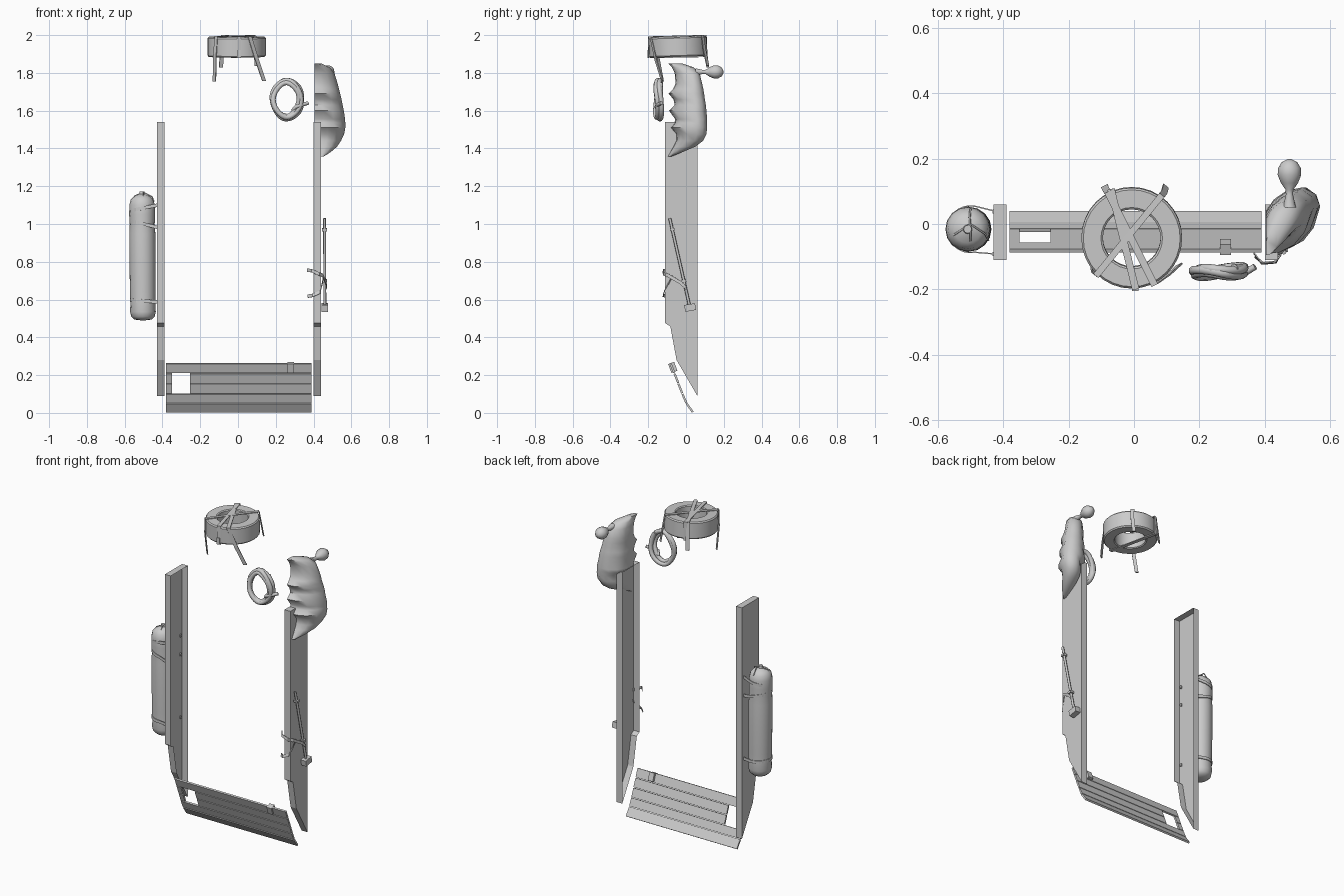
import bpy, bmesh
from math import sin, cos, pi, radians
from mathutils import Vector, Matrix

if "Cube" in bpy.data.objects:
    bpy.data.objects.remove(bpy.data.objects["Cube"])


def make(name, bm, smooth=None):
    bmesh.ops.recalc_face_normals(bm, faces=bm.faces)
    me = bpy.data.meshes.new(name)
    bm.to_mesh(me)
    bm.free()
    ob = bpy.data.objects.new(name, me)
    bpy.context.collection.objects.link(ob)
    if smooth:
        bpy.ops.object.select_all(action='DESELECT')
        ob.select_set(True)
        bpy.context.view_layer.objects.active = ob
        bpy.ops.object.shade_smooth_by_angle(angle=radians(smooth))
    return ob


def loft(name, rings, close=False, smooth=None):
    """Skin a list of closed rings; cap the ends unless the skin closes."""
    bm = bmesh.new()
    vs = [[bm.verts.new(p) for p in r] for r in rings]
    n = len(vs[0])
    pairs = list(zip(vs, vs[1:])) + ([(vs[-1], vs[0])] if close else [])
    for a, b in pairs:
        for i in range(n):
            j = (i + 1) % n
            bm.faces.new((a[i], a[j], b[j], b[i]))
    if not close:
        bm.faces.new(vs[0])
        bm.faces.new(vs[-1])
    return make(name, bm, smooth)


def lathe(name, prof, mat, n=24, close=False, smooth=40):
    rings = [[mat @ Vector((r * cos(2 * pi * i / n), r * sin(2 * pi * i / n), h))
              for i in range(n)] for r, h in prof]
    return loft(name, rings, close, smooth)


def ribbon(name, pts, width, across, thick=0.005, close=False):
    """Flat strap along a path; across is the width direction."""
    pts = [Vector(p) for p in pts]
    w = Vector(across).normalized()
    rings, n = [], len(pts)
    for i, p in enumerate(pts):
        a = pts[i - 1] if (i or close) else p
        b = pts[(i + 1) % n] if (i < n - 1 or close) else p
        t = w.cross((b - a).normalized()).normalized() * thick / 2
        h = w * width / 2
        rings.append([p + h + t, p + h - t, p - h - t, p - h + t])
    return loft(name, rings, close)


def box(name, c, s, rot=Matrix()):
    bm = bmesh.new()
    bmesh.ops.create_cube(bm, size=1, matrix=Matrix.Translation(c) @ rot @ Matrix.Diagonal((*s, 1)))
    return make(name, bm)


def tube(name, pts, r):
    cu = bpy.data.curves.new(name, 'CURVE')
    cu.dimensions = '3D'
    cu.bevel_depth, cu.bevel_resolution, cu.use_fill_caps = r, 2, True
    sp = cu.splines.new('POLY')
    sp.points.add(len(pts) - 1)
    for q, p in zip(sp.points, pts):
        q.co = (*p, 1)
    ob = bpy.data.objects.new(name, cu)
    bpy.context.collection.objects.link(ob)
    return ob


# Side panels: folded sheets, open towards the middle
side = [(-.11, 1.54), (-.11, .475), (-.083, .458), (-.05, .28), (.06, .09), (.06, 1.54)]
for name, xo, xi in (("left_side_panel", -.43, -.39), ("right_side_panel", .44, .40)):
    bm = bmesh.new()
    o = [bm.verts.new((xo, y, z)) for y, z in side]
    i_ = [bm.verts.new((xi, y, z)) for y, z in side]
    bm.faces.new(o)
    for k in range(6):
        j = (k + 1) % 6
        bm.faces.new((o[k], o[j], i_[j], i_[k]))
    make(name, bm)

# Slatted lower board with a window through two slats
slats = [(-.082, .262, -.062, .212), (-.061, .208, -.041, .158), (-.040, .154, -.020, .104),
         (-.019, .100, .001, .055), (.002, .051, .036, .004)]
for k, (y0, z0, y1, z1) in enumerate(slats):
    for x0, x1 in ([(-.38, -.35), (-.255, .39)] if k in (1, 2) else [(-.38, .39)]):
        d = Vector((0, y1 - y0, z1 - z0))
        ribbon("slat", [(x0, (y0 + y1) / 2, (z0 + z1) / 2), (x1, (y0 + y1) / 2, (z0 + z1) / 2)],
               d.length, d, .011)
box("latch_block", (.28, -.07, .241), (.034, .034, .05), Matrix.Rotation(.35, 4, 'X'))

# Spare tyre, tilted slightly
tm = Matrix.Translation((-.007, -.042, 1.938)) @ Matrix.Rotation(.03, 4, 'X')
lathe("spare_tyre", [(.088, -.048), (.094, -.053), (.148, -.053), (.154, -.046), (.154, .046),
                     (.148, .053), (.094, .053), (.088, .048)], tm, 32, True, 35)

# Tyre straps
ribbon("tyre_strap_a", [(-.125, -.125, 1.755), (-.122, -.152, 1.9), (-.116, -.158, 1.992),
                        (.085, .088, 1.998), (.092, .096, 1.93), (.097, .115, 1.838)], .02, (.78, -.63, 0))
ribbon("tyre_strap_b", [(.138, -.125, 1.757), (.1, -.16, 1.87), (.063, -.187, 1.99),
                        (-.08, .098, 1.998), (-.085, .104, 1.92), (-.09, .115, 1.83)], .022, (.89, .45, 0))
ribbon("tyre_strap_c", [(.005, -.199, 1.88), (.005, -.199, 1.991), (-.07, .106, 1.998), (-.07, .106, 1.886)],
       .022, (.97, .24, 0), close=True)
box("strap_buckle", (.004, -.2, 1.9), (.02, .008, .04))

# Coiled rope with a loose end
coil = []
for i in range(3 * 28 + 5):
    t = 2 * pi * i / 28
    k = i / 28
    s = (1.0, .8, .94, 1.0)[int(k)] * (1 - k % 1) + (.8, .94, 1.0, 1.0)[int(k)] * (k % 1)
    coil.append((.258 + .078 * s * cos(t) + .004 * sin(3 * t + k),
                 -.133 - .022 * sin(pi * k / 3) - .006 * sin(2 * t),
                 1.66 + .106 * s * sin(t)))
tube("rope_coil", coil, .0135)
tube("rope_loose_end", [(.29, -.14, 1.60), (.305, -.158, 1.62), (.335, -.152, 1.63), (.37, -.13, 1.64)], .010)

# Cloth sack with a scalloped inner edge: z, front y, back y, outer x
levels = [(1.85, -.095, -.02, .44), (1.83, -.075, .04, .485), (1.80, -.060, .072, .51), (1.745, -.055, .085, .527),
          (1.715, -.068, .092, .535), (1.69, -.092, .096, .541), (1.66, -.066, .10, .548), (1.63, -.060, .105, .554),
          (1.60, -.09, .108, .56), (1.555, -.057, .112, .567), (1.535, -.061, .112, .568), (1.51, -.08, .112, .568),
          (1.475, -.05, .108, .562), (1.44, -.052, .09, .545), (1.41, -.067, .05, .525), (1.38, -.083, -.02, .49),
          (1.358, -.096, -.075, .455)]
shape = [(0, 0), (.3, .03), (.62, .15), (.86, .36), (1, .68), (.92, .88), (.68, 1), (.38, .94), (.14, .78), (0, .58)]
rings = []
for z, yf, yb, xo in levels:
    xi = .404 if z > 1.53 else .436
    rings.append([(xi + (xo - xi) * u, yf + (yb - yf) * v, z) for u, v in shape])
loft("cloth_sack", rings, smooth=50)
km = Matrix.Translation((.475, .06, 1.805)) @ Matrix.Rotation(-pi / 2, 4, 'X')
lathe("sack_knot", [(.02, -.01), (.011, .03), (.012, .045), (.026, .065), (.036, .09), (.035, .11),
                    (.024, .129), (.006, .138)], km, 14, smooth=60)

# Bedroll on the left side
bm_ = Matrix.Translation((-.499, -.016, 0)) @ Matrix.Shear('XY', 4, (-.008, .0))
lathe("bedroll", [(.012, .49), (.045, .494), (.062, .51), (.068, .535), (.066, .585), (.068, .64), (.069, .8),
                  (.069, .95), (.066, 1.0), (.069, 1.05), (.067, 1.1), (.06, 1.13), (.042, 1.148), (.014, 1.158),
                  (.012, 1.172)], bm_, 16, smooth=45)
tube("bedroll_tie", [(-.56, -.04, 1.125), (-.545, -.03, 1.15), (-.50, .0, 1.168), (-.455, -.03, 1.145),
                     (-.445, -.05, 1.12)], .003)
tube("bedroll_tie_cross", [(-.5, -.06, 1.14), (-.5, -.03, 1.17), (-.502, .02, 1.168), (-.5, .045, 1.13)], .003)

# Bedroll straps bolted through the panel
for z, slope in ((1.085, -.2), (1.0, .25), (.592, .06)):
    arc = [(-.499 + .0715 * cos(a), -.016 + .0715 * sin(a))
           for a in [radians(80 + 200 * i / 14) for i in range(15)]]
    path = [(-.42, .038)] + arc + [(-.42, -.092)]
    ribbon("bedroll_strap", [(x, y, z - slope * (x + .499)) for x, y in path], .018, (0, 0, 1), .004)
    for y in (.038, -.092):
        box("strap_bolt", (-.426, y, z - slope * .07), (.012, .012, .014))

# Long-handled hammer on the right panel
a, b = Vector((.458, -.086, 1.03)), Vector((.46, .018, .57))
tube("hammer_handle", [a, b], .0075)
hr = Matrix.Rotation(.17, 4, 'X')
box("hammer_head", (.46, .022, .558), (.034, .058, .036), hr)
for t in (.13, .72):
    box("handle_clip", a.lerp(b, t), (.026, .024, .014), hr)

# Straps holding the hammer around the panel edge
ribbon("hammer_strap_upper", [(.366, -.088, .755), (.39, -.121, .753), (.43, -.118, .735), (.448, -.095, .728),
                              (.466, -.03, .69), (.47, .0, .662)], .018, (0, .15, 1), .004)
ribbon("hammer_strap_lower", [(.37, -.1, .618), (.395, -.12, .622), (.435, -.116, .64), (.447, -.09, .69),
                              (.452, -.075, .718)], .018, (0, .3, 1), .004)
